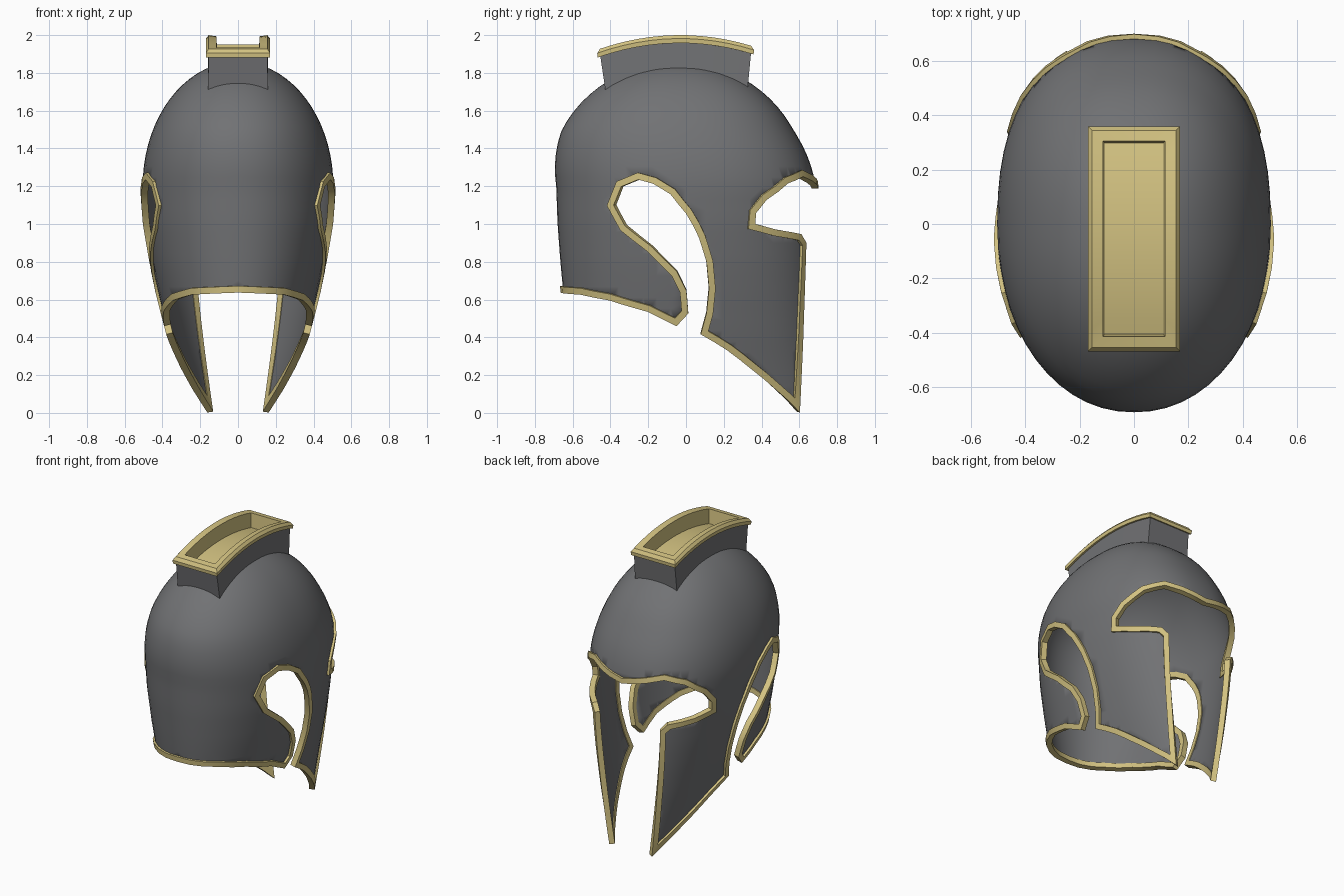
import bpy, bmesh, math
from mathutils import Vector
from mathutils.geometry import delaunay_2d_cdt

if "Cube" in bpy.data.objects:
    bpy.data.objects.remove(bpy.data.objects["Cube"])

# Materials
def material(name, rgb):
    m = bpy.data.materials.new(name)
    m.diffuse_color = (*rgb, 1)
    m.use_nodes = True
    m.node_tree.nodes["Principled BSDF"].inputs["Base Color"].default_value = m.diffuse_color
    return m

STEEL = material("dark_steel", (0.165, 0.168, 0.175))
GOLD = material("pale_gold", (0.65, 0.54, 0.22))

# Helmet surface: superellipse sections by height, ellipsoid dome above z = 1.2
BASE, DOME = 1.2, 0.66
V_TOP = BASE + DOME * math.pi / 2
#          z    half width, back depth, front depth
SECTIONS = [(-0.2, 0.20, 0.62, 0.70), (0.0, 0.245, 0.62, 0.70), (0.2, 0.303, 0.62, 0.695),
            (0.42, 0.368, 0.63, 0.69), (0.64, 0.423, 0.65, 0.69), (0.8, 0.458, 0.665, 0.69),
            (1.0, 0.49, 0.68, 0.69), (1.2, 0.505, 0.687, 0.687)]

def section(v):
    """height, half width, back depth, front depth, centre y"""
    if v >= BASE:
        a = (v - BASE) / DOME
        c, z = max(math.cos(a), 0), BASE + DOME * math.sin(a)
        s = SECTIONS[-1]
        return z, s[1] * c, s[2] * c, s[3] * c, -min(0.15 * (z - BASE), 0.045)
    for p, q in zip(SECTIONS, SECTIONS[1:]):
        if v <= q[0]:
            f = (v - p[0]) / (q[0] - p[0])
            return (v, *[p[i] + (q[i] - p[i]) * f for i in (1, 2, 3)], 0)

def spow(a, e):
    return math.copysign(abs(a) ** e, a)

def surface(t, v):
    z, rx, rb, rf, cy = section(v)
    r, n = (rf, 2.35) if t > 0 else (rb, 2.1)
    return Vector((rx * spow(math.cos(t), 2 / n), cy + r * spow(math.sin(t), 2 / n), z))

def normal(t, v):
    du = surface(t + 0.02, v) - surface(t - 0.02, v)
    dv = surface(t, v + 0.02) - surface(t, v - 0.02)
    return du.cross(dv).normalized()

def to_domain(y, z):
    _, _, rb, rf, cy = section(z)
    r, n = (rf, 2.35) if y > cy else (rb, 2.1)
    k = min(abs(y - cy) / r, 1)
    return Vector((math.copysign(math.asin(k ** (n / 2)), y - cy), z))

def densify(pts, step):
    out = [pts[0]]
    for a, b in zip(pts, pts[1:]):
        length = (surface(*a) - surface(*b)).length
        n = max(1, round(length / step))
        out += [a.lerp(b, i / n) for i in range(1, n + 1)]
    return out

# Free edge seen from the side, from the back centre round to the brow centre (y, z)
EDGE = [(-0.66, 0.64), (-0.55, 0.63), (-0.4, 0.60), (-0.2, 0.54), (-0.05, 0.465),
        (0.01, 0.53), (0.0, 0.65), (-0.05, 0.75), (-0.18, 0.88), (-0.32, 0.99),
        (-0.38, 1.10), (-0.34, 1.2), (-0.25, 1.237), (-0.17, 1.215), (-0.08, 1.16),
        (0.0, 1.06), (0.07, 0.93), (0.11, 0.80), (0.123, 0.66), (0.11, 0.53), (0.08, 0.42),
        (0.22, 0.335), (0.34, 0.24), (0.47, 0.13), (0.595, 0.008),
        (0.61, 0.4), (0.625, 0.9), (0.60, 0.945), (0.47, 0.97), (0.36, 1.0), (0.365, 1.06),
        (0.42, 1.13), (0.53, 1.215), (0.61, 1.25), (0.66, 1.225), (0.70, 1.19)]
edge = densify([to_domain(*p) for p in EDGE], 0.08)
H = math.pi / 2

def finish(name, bm, mats, mirror=False, thick=0, angle=40):
    me = bpy.data.meshes.new(name)
    bm.to_mesh(me)
    bm.free()
    ob = bpy.data.objects.new(name, me)
    bpy.context.collection.objects.link(ob)
    for m in mats:
        me.materials.append(m)
    bpy.ops.object.select_all(action='DESELECT')
    ob.select_set(True)
    bpy.context.view_layer.objects.active = ob
    bpy.ops.object.shade_smooth_by_angle(angle=math.radians(angle))
    if mirror:
        mod = ob.modifiers.new("mirror", 'MIRROR')
        mod.merge_threshold = 0.0005
    if thick:
        mod = ob.modifiers.new("thickness", 'SOLIDIFY')
        mod.thickness, mod.offset = thick, -1
    return ob

# Shell: triangulate half of the unrolled outline, then wrap it on the surface
front = [Vector((H, edge[-1].y + (V_TOP - edge[-1].y) * i / 18)) for i in range(1, 19)]
top = [Vector((H - math.pi * i / 28, V_TOP)) for i in range(1, 29)]
back = [Vector((-H, V_TOP + (edge[0].y - V_TOP) * i / 26)) for i in range(1, 26)]
outline = edge + front + top + back
pts = list(outline)
for i in range(1, 28):
    for j in range(38):
        p = Vector((-H + math.pi * i / 28, 0.03 + j * 0.058))
        if min((p - q).length for q in outline) > 0.035:
            pts.append(p)
n = len(outline)
res = delaunay_2d_cdt(pts, [(i, (i + 1) % n) for i in range(n)], [], 1, 1e-5)
bm = bmesh.new()
vs = [bm.verts.new(surface(*p)) for p in res[0]]
for f in res[2]:
    bm.faces.new([vs[i] for i in f])
bmesh.ops.delete(bm, geom=[v for v in bm.verts if not v.link_faces], context='VERTS')
bmesh.ops.remove_doubles(bm, verts=bm.verts, dist=0.0005)
finish("helmet_shell", bm, [STEEL], mirror=True, thick=0.016)

# Gold trim: rectangular band mitred along the free edge
bm = bmesh.new()
P = [surface(*p) for p in edge]
rings = []
for i, p in enumerate(P):
    nrm = normal(*edge[i])
    t1 = (p - P[i - 1]).normalized() if i else None
    t2 = (P[i + 1] - p).normalized() if i < len(P) - 1 else None
    b1 = nrm.cross(t1 or t2).normalized()
    b2 = nrm.cross(t2 or t1).normalized()
    b = (b1 + b2) / max(1 + b1.dot(b2), 0.33)
    ring = []
    for out, inn in ((0.014, -0.002), (0.014, 0.033), (-0.022, 0.033), (-0.022, -0.002)):
        q = p + nrm * out + b * inn
        if i in (0, len(P) - 1):
            q.x = 0
        q.x, q.z = max(q.x, 0), max(q.z, 0)
        ring.append(bm.verts.new(q))
    rings.append(ring)
for a, b in zip(rings, rings[1:]):
    for k in range(4):
        m = (k + 1) % 4
        bm.faces.new((a[k], a[m], b[m], b[k]))
bmesh.ops.recalc_face_normals(bm, faces=bm.faces)
finish("edge_trim", bm, [GOLD], mirror=True, angle=35)

# Crest holder: lofted box with curved top, gold rim and trough
def crown(y):
    return 2.0 - 0.4 * (y + 0.03) ** 2

def dome_z(x, y):
    return BASE + DOME * math.sqrt(1 - (x / 0.505) ** 2 - ((y + 0.045) / 0.687) ** 2)

K = 12
def loop(bm, hx, y0, y1, drop):
    """ring of points; drop None rests on the dome"""
    ys = [y0 + (y1 - y0) * i / K for i in range(K + 1)]
    path = [(hx, y) for y in ys] + [(-hx, y) for y in reversed(ys)]
    return [bm.verts.new((x, y, dome_z(x, y) - 0.012 if drop is None else crown(y) - drop))
            for x, y in path]

def loft(name, mat, specs, floor=False):
    bm = bmesh.new()
    loops = [loop(bm, *s) for s in specs]
    m = len(loops[0])
    for a, b in zip(loops, loops[1:]):
        for i in range(m):
            j = (i + 1) % m
            bm.faces.new((a[i], a[j], b[j], b[i]))
    if floor:
        a = loops[-1]
        for i in range(K):
            bm.faces.new((a[i], a[i + 1], a[m - 2 - i], a[m - 1 - i]))
    return finish(name, bm, [mat], angle=30)

loft("crest_holder", STEEL, [(0.16, -0.425, 0.325, None), (0.155, -0.455, 0.345, 0.03)])
loft("crest_rim", GOLD, [(0.153, -0.452, 0.342, 0.042), (0.168, -0.468, 0.358, 0.042),
                         (0.17, -0.47, 0.36, 0.018), (0.155, -0.455, 0.345, 0.0),
                         (0.115, -0.415, 0.305, 0.006), (0.108, -0.405, 0.298, 0.105)], floor=True)
